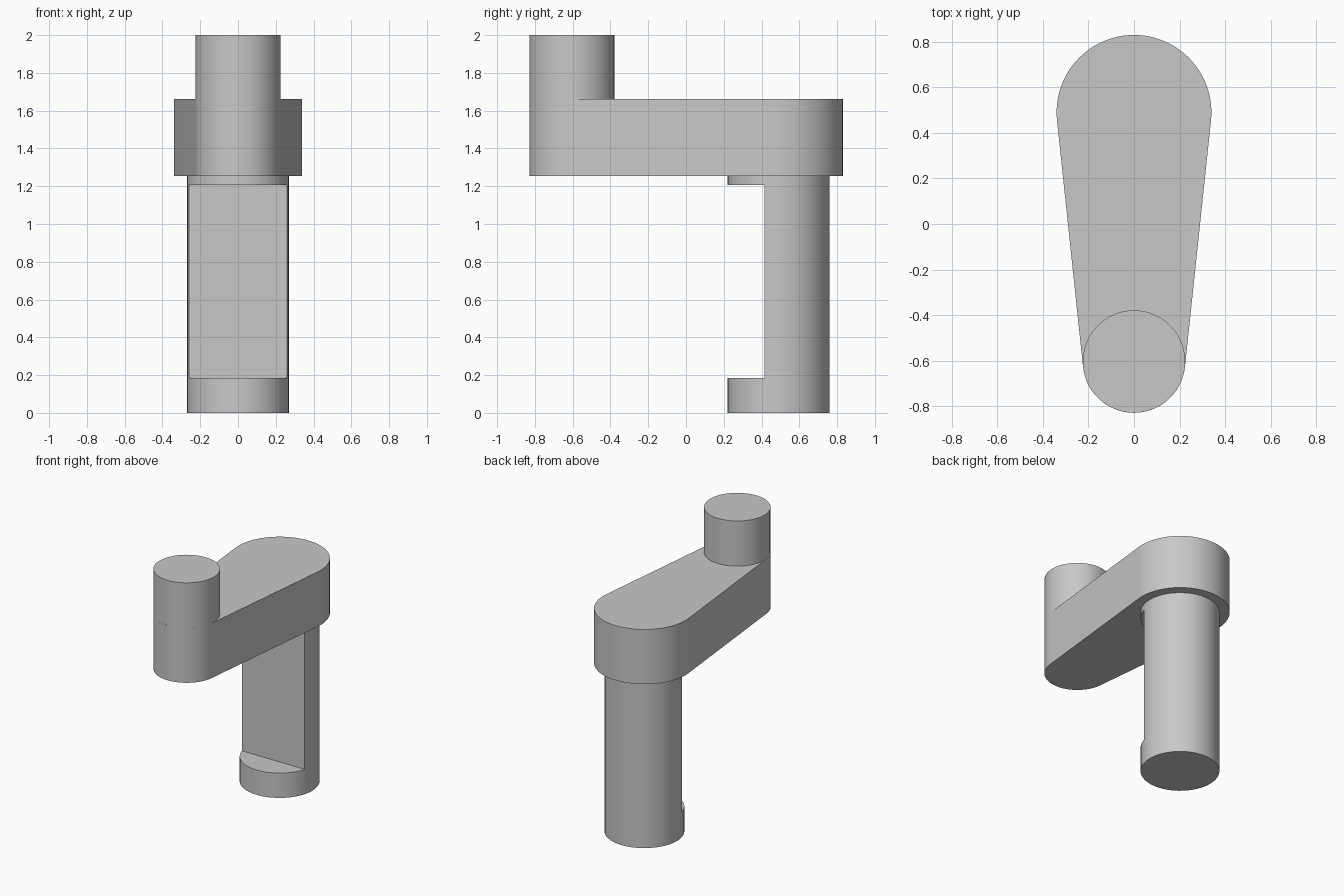
import bpy, bmesh
from math import sin, cos, asin, pi, radians

cube = bpy.data.objects.get("Cube")
if cube:
    bpy.data.objects.remove(cube, do_unlink=True)

# Main dimensions
SHAFT_Y, SHAFT_R = 0.49, 0.27
HUB_R = 0.34
PIN_Y, PIN_R = -0.604, 0.225
ARM_BOTTOM, ARM_TOP, PIN_TOP = 1.255, 1.663, 2.0
STEPS = 48

grey = bpy.data.materials.new("plain_grey")
grey.use_nodes = True
colour = (0.58, 0.58, 0.58, 1)
grey.diffuse_color = colour
grey.node_tree.nodes["Principled BSDF"].inputs["Base Color"].default_value = colour


def arc(y, radius, start, end):
    """Points along an arc centred on x = 0."""
    angles = [start + (end - start) * i / STEPS for i in range(STEPS + 1)]
    return [(radius * cos(a), y + radius * sin(a)) for a in angles]


def prism(name, outline, bottom, top):
    """Extrude a flat counter-clockwise outline upwards."""
    bm = bmesh.new()
    base = bm.faces.new([bm.verts.new((x, y, bottom)) for x, y in outline])
    result = bmesh.ops.extrude_face_region(bm, geom=[base], use_keep_orig=True)
    for v in result["geom"]:
        if isinstance(v, bmesh.types.BMVert):
            v.co.z = top
    bmesh.ops.recalc_face_normals(bm, faces=bm.faces)
    mesh = bpy.data.meshes.new(name)
    bm.to_mesh(mesh)
    bm.free()
    mesh.materials.append(grey)
    obj = bpy.data.objects.new(name, mesh)
    bpy.context.collection.objects.link(obj)
    return obj


def smooth(obj):
    bpy.ops.object.select_all(action="DESELECT")
    obj.select_set(True)
    bpy.context.view_layer.objects.active = obj
    bpy.ops.object.shade_smooth_by_angle(angle=radians(30))


# Tapered arm: two round ends joined by tangent sides
tilt = asin((HUB_R - PIN_R) / (SHAFT_Y - PIN_Y))
outline = arc(SHAFT_Y, HUB_R, -tilt, pi + tilt) + arc(PIN_Y, PIN_R, pi + tilt, 2 * pi - tilt)
smooth(prism("crank_arm", outline, ARM_BOTTOM, ARM_TOP))

# Upright pin flush with the narrow end of the arm
smooth(prism("crank_pin", arc(PIN_Y, PIN_R, 0, 2 * pi)[:-1], ARM_TOP, PIN_TOP))

# Round shaft with a flat recess on its front
shaft = prism("shaft", arc(SHAFT_Y, SHAFT_R, 0, 2 * pi)[:-1], 0, ARM_BOTTOM)
recess = [(-0.5, 0), (0.5, 0), (0.5, 0.415), (-0.5, 0.415)]
cutter = prism("recess_cutter", recess, 0.185, 1.207)
cutter.hide_render = True
cut = shaft.modifiers.new("flat_recess", "BOOLEAN")
cut.operation = "DIFFERENCE"
cut.solver = "EXACT"
cut.object = cutter
bpy.context.view_layer.objects.active = shaft
bpy.ops.object.modifier_apply(modifier=cut.name)
bpy.data.objects.remove(cutter, do_unlink=True)
smooth(shaft)
